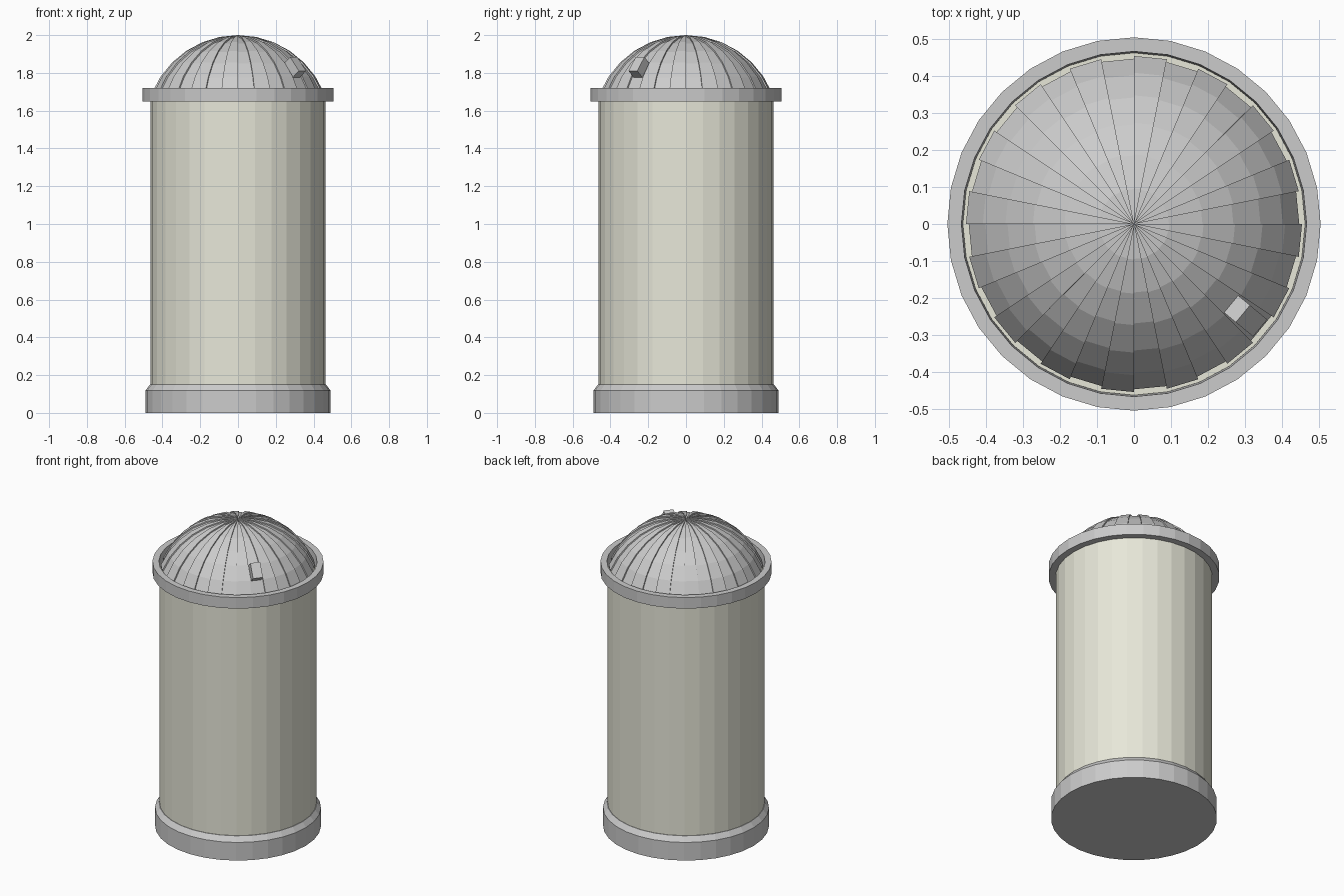
import bpy, bmesh
from math import sin, cos, radians, tau
from mathutils import Matrix, Vector

if "Cube" in bpy.data.objects:
    bpy.data.objects.remove(bpy.data.objects["Cube"])

N = 32  # sides of every round part


def finish(name, bm, color=None):
    bmesh.ops.remove_doubles(bm, verts=bm.verts, dist=1e-5)
    bmesh.ops.recalc_face_normals(bm, faces=bm.faces)
    me = bpy.data.meshes.new(name)
    bm.to_mesh(me)
    bm.free()
    ob = bpy.data.objects.new(name, me)
    bpy.context.collection.objects.link(ob)
    if color:
        mat = bpy.data.materials.new(name + "_paint")
        mat.diffuse_color = color
        mat.use_nodes = True
        mat.node_tree.nodes["Principled BSDF"].inputs["Base Color"].default_value = mat.diffuse_color
        me.materials.append(mat)
    return ob


def lathe(name, profile, closed=False, color=None):
    """Turn an (r, z) profile around z; open profiles are capped."""
    bm = bmesh.new()
    rings = [[bm.verts.new((r * cos(tau * i / N), r * sin(tau * i / N), z))
              for i in range(N)] for r, z in profile]
    pairs = list(zip(rings, rings[1:]))
    if closed:
        pairs.append((rings[-1], rings[0]))
    else:
        bm.faces.new(rings[0])
        bm.faces.new(rings[-1])
    for a, b in pairs:
        for i in range(N):
            j = (i + 1) % N
            bm.faces.new((a[i], a[j], b[j], b[i]))
    return finish(name, bm, color)


# Base with chamfered top, body, and collar ring
lathe("base", [(0.49, 0), (0.49, 0.118), (0.466, 0.15)])
lathe("body", [(0.463, 0.14), (0.463, 1.655)], color=(0.8, 0.8, 0.69, 1))
lathe("collar", [(0.463, 1.648), (0.505, 1.648), (0.505, 1.72), (0.467, 1.72)], closed=True)

# Dome of gores, every second one raised a little
CZ, R, STEP, RINGS = 1.508, 0.492, 0.008, 6


def gore_point(rad, ring, seg):
    t, a = radians(11.25 * ring), tau * seg / N
    return Vector((rad * sin(t) * cos(a), rad * sin(t) * sin(a), CZ + rad * cos(t)))


bm = bmesh.new()


def face(*pts):
    bm.faces.new([bm.verts.new(p) for p in pts])


for s in range(N):
    rad = R if s % 2 else R - STEP
    for k in range(RINGS):
        quad = [gore_point(rad, k, s), gore_point(rad, k + 1, s),
                gore_point(rad, k + 1, s + 1), gore_point(rad, k, s + 1)]
        face(*(quad[:3] if k == 0 else quad))
        # step wall between neighbouring gores
        face(gore_point(R, k, s), gore_point(R, k + 1, s),
             gore_point(R - STEP, k + 1, s), gore_point(R - STEP, k, s))
    # short skirt down to the body top
    p, q = gore_point(rad, RINGS, s), gore_point(rad, RINGS, s + 1)
    face(p, Vector((p.x, p.y, 1.652)), Vector((q.x, q.y, 1.652)), q)
finish("dome", bm)

# Small block on the front right of the dome, square to its surface
bm = bmesh.new()
bmesh.ops.create_cube(bm, size=1)
place = (Matrix.Translation((0, 0, CZ)) @ Matrix.Rotation(radians(-39.5), 4, 'Z')
         @ Matrix.Rotation(radians(-39.5), 4, 'Y') @ Matrix.Translation((0.497, 0, 0))
         @ Matrix.Diagonal((0.074, 0.06, 0.095, 1)))
bmesh.ops.transform(bm, matrix=place, verts=bm.verts)
finish("dome_block", bm)
